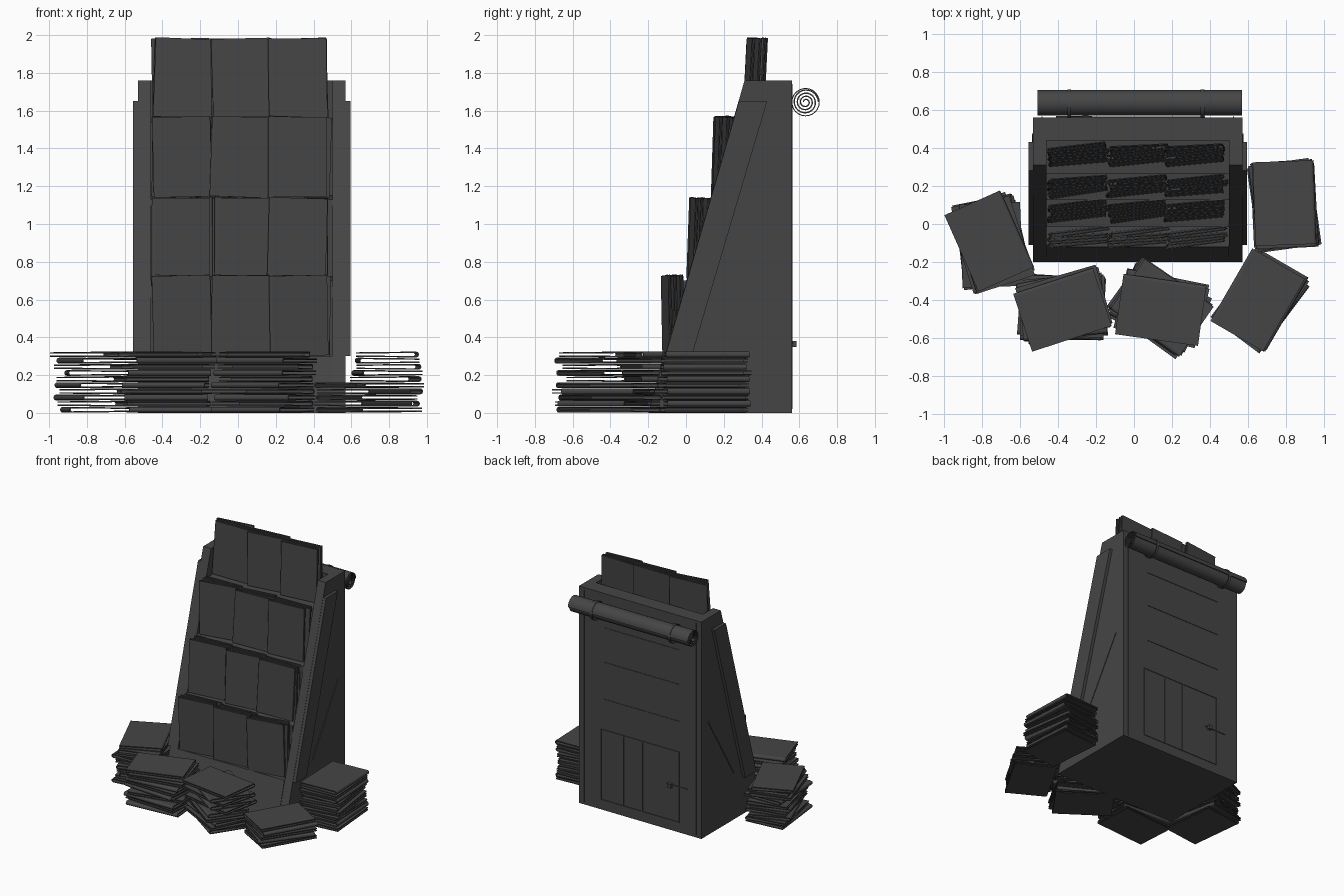
import bpy, bmesh, random
from math import sin, cos, pi, radians
from mathutils import Matrix, Vector

random.seed(4)
if "Cube" in bpy.data.objects:
    bpy.data.objects.remove(bpy.data.objects["Cube"])

GREY = (0.06, 0.06, 0.06, 1)
grey = bpy.data.materials.new("dark grey")
grey.diffuse_color = GREY
grey.use_nodes = True
grey.node_tree.nodes["Principled BSDF"].inputs["Base Color"].default_value = GREY


def finish(name, bm):
    bmesh.ops.recalc_face_normals(bm, faces=bm.faces)
    mesh = bpy.data.meshes.new(name)
    bm.to_mesh(mesh)
    bm.free()
    mesh.materials.append(grey)
    ob = bpy.data.objects.new(name, mesh)
    bpy.context.collection.objects.link(ob)
    return ob


def prism(name, profile, x0, x1):
    """Side (y, z) profile pushed from x0 to x1."""
    bm = bmesh.new()
    face = bm.faces.new([bm.verts.new((x0, y, z)) for y, z in profile])
    new = bmesh.ops.extrude_face_region(bm, geom=[face])["geom"]
    bmesh.ops.translate(bm, vec=(x1 - x0, 0, 0),
                        verts=[v for v in new if isinstance(v, bmesh.types.BMVert)])
    return finish(name, bm)


def box(name, x0, x1, y0, y1, z0, z1):
    return prism(name, [(y0, z0), (y1, z0), (y1, z1), (y0, z1)], x0, x1)


def band(bm, outer, inner, length, matrix):
    """Bent sheet: matching outer and inner (x, z) paths, extruded along y."""
    rows = []
    for o, i in zip(outer, inner):
        rows.append([bm.verts.new(matrix @ Vector((p[0], y, p[1])))
                     for p, y in ((o, -length / 2), (o, length / 2),
                                  (i, length / 2), (i, -length / 2))])
    for a, b in zip(rows, rows[1:]):
        for k in range(4):
            j = (k + 1) % 4
            bm.faces.new((a[k], a[j], b[j], b[k]))
    bm.faces.new(rows[0])
    bm.faces.new(rows[-1][::-1])


def newspaper(bm, width, length, thick, leaf, matrix):
    """Folded paper, rounded fold on one long side, nearly closed on the other."""
    def path(r):
        tip = r - thick * 0.12
        arc = [(-width / 2 + thick / 2 - r * sin(t * pi / 6), r * cos(t * pi / 6))
               for t in range(7)]
        return [(width / 2, tip)] + arc + [(width / 2, -tip)]
    band(bm, path(thick / 2), path(thick / 2 - leaf), length, matrix)


# Stand: stepped middle between two sloping cheeks
steps = [(-0.2, 0), (-0.12, 0.3), (-0.015, 0.3), (-0.015, 0.7), (0.125, 0.72),
         (0.125, 1.13), (0.265, 1.15), (0.265, 1.54), (0.44, 1.56), (0.44, 1.76),
         (0.56, 1.76), (0.56, 0)]
cheek = [(-0.2, 0), (0.31, 1.76), (0.56, 1.76), (0.56, 0)]
trim = [(-0.11, 0.3), (0.28, 1.65), (0.43, 1.65), (0.03, 0.3)]
brace = [(0.135, 0.38), (0.465, 0.92), (0.475, 0.915), (0.145, 0.375)]
prism("stepped_shelves", steps, -0.46, 0.5)
for side, inner, outer, sign in (("right", -0.46, -0.53, -1), ("left", 0.5, 0.57, 1)):
    prism(side + "_cheek", cheek, inner, outer)
    prism(side + "_trim", trim, outer, outer + sign * 0.025)
    prism(side + "_brace", brace, outer, outer + sign * 0.005)
    edge = inner + sign * 0.02
    box(side + "_back_edge", edge, edge + sign * 0.006, 0.56, 0.564, 0.02, 1.74)

# Back: cupboard door outline, latch and panel seams
DOOR_L, DOOR_R, DOOR_B, DOOR_T = 0.37, -0.33, 0.08, 0.65
for i, x in enumerate((DOOR_R, 0.0, 0.17, DOOR_L)):
    box(f"door_upright_{i}", x - 0.004, x + 0.004, 0.56, 0.565, DOOR_B, DOOR_T)
for i, z in enumerate((DOOR_B, DOOR_T)):
    box(f"door_rail_{i}", DOOR_R, DOOR_L, 0.56, 0.565, z - 0.004, z + 0.004)
box("door_latch", -0.41, -0.22, 0.56, 0.567, 0.365, 0.373)
box("door_knob", -0.27, -0.24, 0.56, 0.585, 0.35, 0.38)
for i, z in enumerate((0.9, 1.2, 1.48)):
    box(f"back_seam_{i}", -0.34, 0.34, 0.56, 0.564, z - 0.003, z + 0.003)

# Rolled sheet behind the top, with two straps
bm = bmesh.new()
TURNS, STEPS = 3.5, 84
radii = [0.072 - 0.058 * t / STEPS for t in range(STEPS + 1)]
angles = [2 * pi * TURNS * t / STEPS for t in range(STEPS + 1)]
spiral = [(r * cos(a), r * sin(a)) for r, a in zip(radii, angles)]
inside = [((r - 0.007) * cos(a), (r - 0.007) * sin(a)) for r, a in zip(radii, angles)]
along_x = Matrix.Translation((0.03, 0.633, 1.645)) @ Matrix.Rotation(pi / 2, 4, "Z")
band(bm, spiral, inside, 1.075, along_x)
rolls = [finish("rolled_sheet", bm)]
for i, x in enumerate((-0.34, 0.36)):
    bm = bmesh.new()
    ring = [2 * pi * t / 24 for t in range(25)]
    band(bm, [(0.075 * cos(a), 0.075 * sin(a)) for a in ring],
         [(0.07 * cos(a), 0.07 * sin(a)) for a in ring], 0.02,
         Matrix.Translation((x - 0.03, 0, 0)) @ along_x)
    rolls.append(finish(f"roll_strap_{i}", bm))
for ob in rolls:
    bpy.context.view_layer.objects.active = ob
    ob.select_set(True)
bpy.ops.object.shade_smooth_by_angle(angle=radians(35))

# Standing newspapers: three bundles on each shelf
upright = Matrix.Rotation(pi / 2, 4, "X")
for row, (y, z, lean) in enumerate(((-0.07, 0.3, -1), (0.07, 0.71, 2),
                                    (0.2, 1.14, 2), (0.365, 1.555, 3))):
    for col, x in enumerate((-0.295, 0.02, 0.325)):
        bm = bmesh.new()
        for k in range(3):
            spin = (Matrix.Rotation(radians(random.uniform(3, 8)), 4, "Z")
                    @ Matrix.Rotation(radians(-lean), 4, "X")
                    @ Matrix.Rotation(radians(random.uniform(-2, 2.5)), 4, "Y"))
            place = Matrix.Translation((x + random.uniform(-0.012, 0.012),
                                        y + (k - 1) * 0.03, z + 0.215))
            newspaper(bm, 0.31, 0.425, 0.024, 0.006, place @ spin @ upright)
        finish(f"shelf_{row}_bundle_{col}", bm)

# Newspaper stacks on the floor: x, y, top turn, turn spread, count
stacks = ((-0.75, -0.1, 24, -26, 10), (-0.38, -0.44, 108, -24, 10),
          (0.14, -0.44, 82, -30, 10), (0.66, -0.4, -30, -8, 5),
          (0.79, 0.1, 2, 7, 10))
for i, (x, y, turn, spread, count) in enumerate(stacks):
    bm = bmesh.new()
    for k in range(count):
        top = k == count - 1
        angle = turn if top else turn + spread * random.random()
        flip = pi if k % 2 else 0
        place = Matrix.Translation((x + random.uniform(-0.012, 0.012),
                                    y + random.uniform(-0.012, 0.012),
                                    0.0165 + 0.0325 * k))
        newspaper(bm, 0.32, 0.44, 0.031, 0.007,
                  place @ Matrix.Rotation(radians(angle) + flip, 4, "Z"))
    finish(f"floor_stack_{i}", bm)
